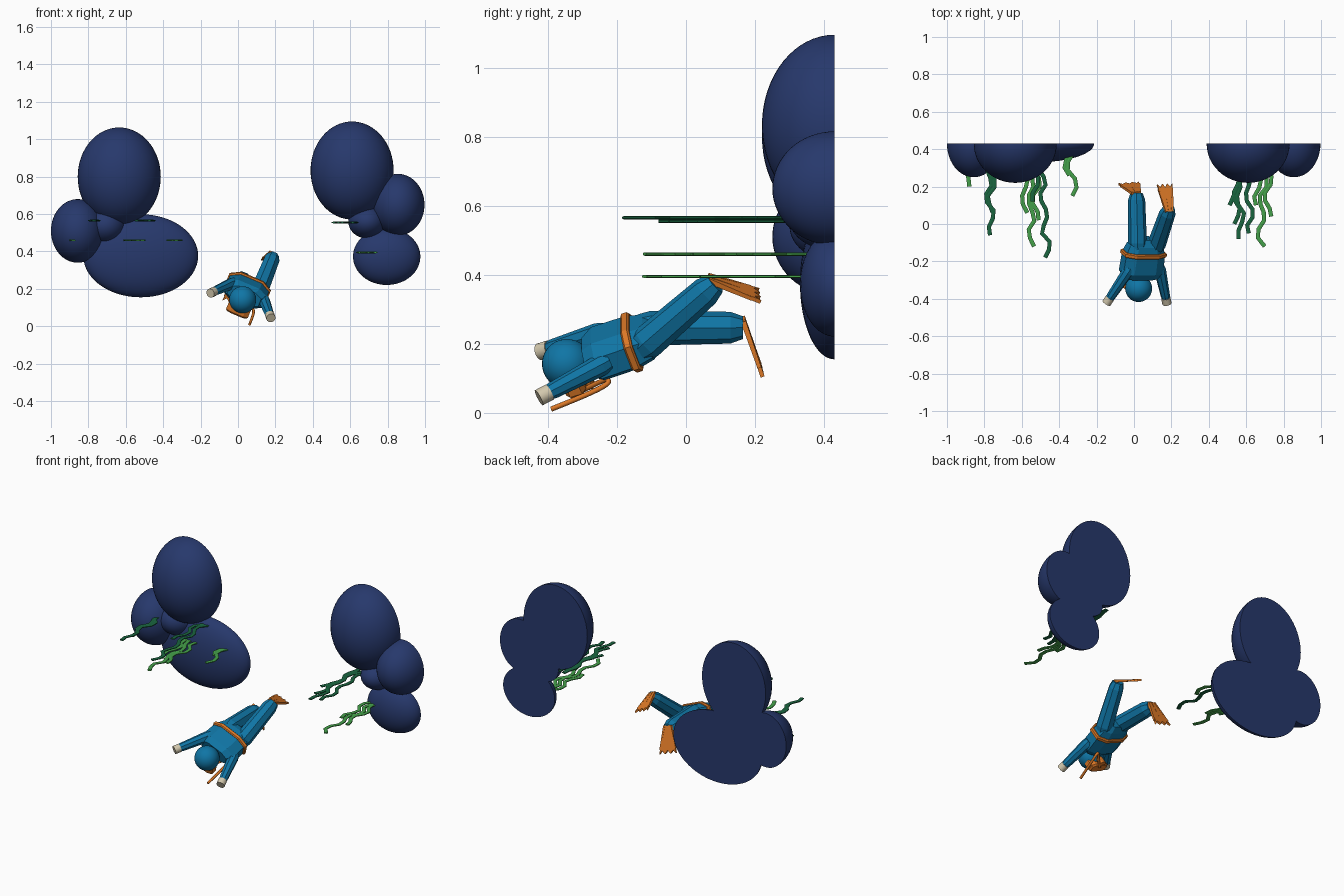
import bpy, bmesh, math, random
from mathutils import Vector as V

if "Cube" in bpy.data.objects:
    bpy.data.objects.remove(bpy.data.objects["Cube"])

random.seed(4)


def mat(name, rgb):
    m = bpy.data.materials.new(name)
    m.diffuse_color = (*rgb, 1)
    m.use_nodes = True
    m.node_tree.nodes["Principled BSDF"].inputs["Base Color"].default_value = m.diffuse_color
    return m


BLUE = mat("suit_blue", (0.005, 0.18, 0.38))
ORANGE = mat("gear_orange", (0.72, 0.19, 0.02))
BEIGE = mat("glove_beige", (0.65, 0.58, 0.42))
NAVY = mat("rock_navy", (0.02, 0.04, 0.15))
DARK = mat("weed_dark", (0.01, 0.13, 0.05))
LIGHT = mat("weed_light", (0.06, 0.36, 0.07))


def finish(bm, name, material, smooth=False):
    bmesh.ops.recalc_face_normals(bm, faces=bm.faces)
    for f in bm.faces:
        f.smooth = smooth and len(f.verts) < 5
    me = bpy.data.meshes.new(name)
    bm.to_mesh(me)
    bm.free()
    me.materials.append(material)
    ob = bpy.data.objects.new(name, me)
    bpy.context.collection.objects.link(ob)
    return ob


def loft(name, centres, sizes, side, material, n=8, closed=False, smooth=False, power=1):
    """Rings of n sides swept along centres; sizes are half width / half depth."""
    bm = bmesh.new()
    pts = [V(c) for c in centres]
    rings = []
    for i, p in enumerate(pts):
        t = (pts[min(i + 1, len(pts) - 1)] - pts[max(i - 1, 0)]).normalized()
        a = (V(side) - t * V(side).dot(t)).normalized()
        b = t.cross(a)
        w, d = sizes[i] if isinstance(sizes, list) else sizes
        ring = []
        for k in range(n):
            q = 2 * math.pi * (k + 0.5) / n
            c, s = math.cos(q), math.sin(q)
            c = math.copysign(abs(c) ** power, c)
            s = math.copysign(abs(s) ** power, s)
            ring.append(bm.verts.new(p + a * (w * c) + b * (d * s)))
        rings.append(ring)
    for r0, r1 in zip(rings, rings[1:]):
        for k in range(n):
            bm.faces.new((r0[k], r0[(k + 1) % n], r1[(k + 1) % n], r1[k]))
    bm.faces.new(rings[0])
    bm.faces.new(rings[-1])
    return finish(bm, name, material, smooth)


# rocks: ellipsoids cut flat at the back plane
BACK = 0.43
rocks = [
    (-0.635, 0.80, 0.222, 0.21, 0.263), (-0.52, 0.377, 0.307, 0.10, 0.222),
    (-0.857, 0.51, 0.143, 0.18, 0.17), (-0.71, 0.54, 0.11, 0.13, 0.10),
    (0.61, 0.833, 0.222, 0.21, 0.262), (0.855, 0.65, 0.142, 0.18, 0.165),
    (0.795, 0.373, 0.18, 0.10, 0.152), (0.69, 0.56, 0.10, 0.13, 0.09),
]
for x, z, rx, ry, rz in rocks:
    bm = bmesh.new()
    bmesh.ops.create_uvsphere(bm, u_segments=48, v_segments=32, radius=1)
    for v in bm.verts:
        v.co = V((x + v.co.x * rx, BACK + v.co.y * ry, z + v.co.z * rz))
    cut = bmesh.ops.bisect_plane(bm, geom=bm.verts[:] + bm.edges[:] + bm.faces[:], dist=1e-5,
                                 plane_co=(0, BACK, 0), plane_no=(0, 1, 0), clear_outer=True)
    rim = [e for e in bm.edges if len(e.link_faces) == 1]
    bmesh.ops.contextual_create(bm, geom=rim)
    finish(bm, "rock", NAVY, True)

# seaweed: wavering flat strands, (root x, tip x, tip y) at one height
weeds = [
    (0.565, DARK, [(-0.785, -0.76, -0.06), (-0.76, -0.765, 0.06), (-0.50, -0.465, -0.18),
                   (-0.52, -0.53, 0.12)]),
    (0.46, LIGHT, [(-0.88, -0.895, 0.20), (-0.59, -0.585, 0.06), (-0.565, -0.545, -0.12),
                   (-0.53, -0.52, 0.02), (-0.35, -0.32, 0.15), (-0.345, -0.365, 0.26)]),
    (0.555, DARK, [(0.545, 0.545, 0.0), (0.55, 0.575, -0.08), (0.60, 0.62, -0.05),
                   (0.585, 0.53, 0.10)]),
    (0.395, LIGHT, [(0.70, 0.68, -0.12), (0.72, 0.715, 0.04), (0.67, 0.66, 0.10)]),
]
for z, material, strands in weeds:
    for x0, x1, y1 in strands:
        n = max(4, round((BACK - y1) / 0.045))
        path = []
        for i in range(n + 1):
            t = i / n
            sway = random.uniform(0.006, 0.02) * (-1) ** (i // 2)
            path.append((x0 + (x1 - x0) * t + sway, 0.425 + (y1 - 0.425) * t, z))
        loft("seaweed", path, (0.013, 0.005), (1, 0, 0), material, n=6)

# diver frame: body axis, across axis and facing direction
HEAD = V((0.025, -0.345, 0.142))
AXIS = V((0.13, 0.94, 0.31)).normalized()
ACROSS = V((0.92, -0.0, -0.39))
ACROSS = (ACROSS - AXIS * ACROSS.dot(AXIS)).normalized()
FACE = AXIS.cross(ACROSS).normalized()


def at(a, t, f):
    return HEAD + ACROSS * a + AXIS * t + FACE * f


# head
bm = bmesh.new()
bmesh.ops.create_uvsphere(bm, u_segments=32, v_segments=20, radius=0.072)
bmesh.ops.translate(bm, verts=bm.verts, vec=HEAD)
finish(bm, "head", BLUE, True)

# torso and belt
loft("torso", [at(0, t, 0) for t in (0.06, 0.095, 0.20, 0.25, 0.285)],
     [(0.095, 0.045), (0.122, 0.064), (0.118, 0.064), (0.10, 0.055), (0.065, 0.035)],
     ACROSS, BLUE, power=0.7)
loft("belt", [at(0, t, 0) for t in (0.187, 0.192, 0.208, 0.213)],
     [(0.120, 0.066), (0.127, 0.073), (0.127, 0.073), (0.120, 0.066)], ACROSS, ORANGE, power=0.7)


def limb(name, a, b, radii, material=BLUE, n=8):
    a, b = V(a), V(b)
    ts = [0, 0.12, 0.88, 1]
    loft(name, [a.lerp(b, t) for t in ts], [(r, r) for r in radii], ACROSS, material, n)


# arms and gloves
for shoulder, hand in (((-0.02, -0.235, 0.235), (-0.135, -0.405, 0.183)),
                       ((0.135, -0.225, 0.15), (0.172, -0.405, 0.055))):
    limb("arm", shoulder, hand, (0.027, 0.032, 0.025, 0.021))
    s, h = V(shoulder), V(hand)
    d = (h - s).normalized()
    loft("glove", [h - d * 0.012, h + d * 0.024], (0.025, 0.025), ACROSS, BEIGE, 16, smooth=True)

# legs
limb("leg", (0.02, -0.14, 0.245), (0.013, 0.165, 0.247), (0.04, 0.05, 0.046, 0.033))
limb("leg", (0.11, -0.14, 0.18), (0.188, 0.085, 0.375), (0.04, 0.05, 0.044, 0.033))


# swim fins: fan with a notched edge
def fin(root, left, right):
    root, left, right = V(root), V(left), V(right)
    side = (right - left).normalized()
    mid = (left + right) / 2
    ahead = (mid - root).normalized()
    normal = side.cross(ahead).normalized() * 0.006
    outline = [root + side * 0.022, root - side * 0.022]
    for i in range(7):
        outline.append(left.lerp(right, i / 6) + ahead * (0.012 if i % 2 == 0 else -0.008))
    bm = bmesh.new()
    face = bm.faces.new([bm.verts.new(p - normal) for p in outline])
    top = bmesh.ops.extrude_face_region(bm, geom=[face])["geom"]
    bmesh.ops.translate(bm, verts=[g for g in top if isinstance(g, bmesh.types.BMVert)],
                        vec=normal * 2)
    finish(bm, "swim_fin", ORANGE)
    # stiffening ribs and heel cup
    for e in (left, mid, right):
        start = root + side * (e - mid).dot(side) * 0.35
        loft("fin_rib", [start, start.lerp(e, 0.9)], [(0.009, 0.011), (0.004, 0.008)],
             side, ORANGE, 4)


fin((0.012, 0.165, 0.27), (-0.08, 0.21, 0.15), (0.03, 0.218, 0.115))
fin((0.188, 0.065, 0.39), (0.125, 0.20, 0.36), (0.205, 0.205, 0.325))

# mask: rounded box on the face
loft("mask", [at(0, 0.0, f) for f in (0.035, 0.078, 0.088)],
     [(0.066, 0.03), (0.066, 0.032), (0.057, 0.024)], ACROSS, ORANGE, power=0.6)
loft("mouthpiece", [at(0.0, 0.042, f) for f in (0.04, 0.09)], (0.025, 0.014), ACROSS, ORANGE)

# snorkel: tube hooked from the mouth to the open tip
cu = bpy.data.curves.new("snorkel", "CURVE")
cu.dimensions = "3D"
cu.bevel_depth = 0.0075
cu.bevel_resolution = 2
cu.resolution_u = 6
cu.use_fill_caps = True
path = [(0.0, -0.30, 0.065), (0.04, -0.26, 0.085), (0.07, -0.228, 0.099), (0.084, -0.222, 0.088),
        (0.083, -0.25, 0.07), (0.075, -0.31, 0.043), (0.062, -0.39, 0.011)]
sp = cu.splines.new("NURBS")
sp.points.add(len(path) - 1)
for p, c in zip(sp.points, path):
    p.co = (*c, 1)
sp.use_endpoint_u = True
sp.order_u = 3
cu.materials.append(ORANGE)
bpy.context.collection.objects.link(bpy.data.objects.new("snorkel", cu))
